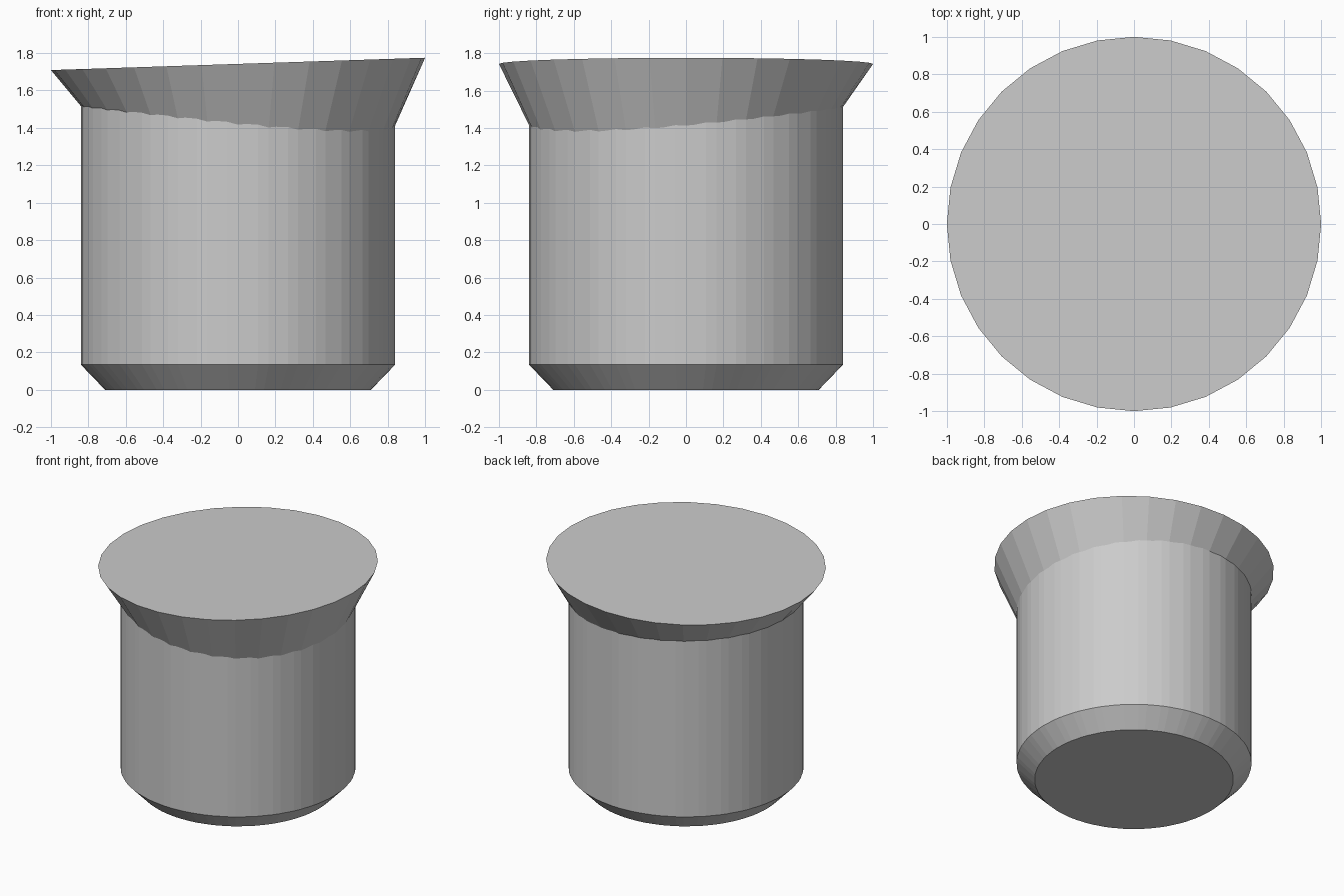
import bpy
from math import sin, cos, tau

cube = bpy.data.objects.get("Cube")
if cube:
    bpy.data.objects.remove(cube, do_unlink=True)

grey = bpy.data.materials.new("plain_grey")
grey.use_nodes = True
colour = (0.6, 0.6, 0.6, 1)
grey.diffuse_color = colour
grey.node_tree.nodes["Principled BSDF"].inputs["Base Color"].default_value = colour


def loft(name, rings):
    """Closed flat-shaded solid through equal-sized rings, lowest first."""
    n = len(rings[0])
    verts = [p for ring in rings for p in ring]
    faces = [tuple(reversed(range(n))), tuple(range(len(verts) - n, len(verts)))]
    for r in range(len(rings) - 1):
        for i in range(n):
            j = (i + 1) % n
            faces.append((r * n + i, r * n + j, (r + 1) * n + j, (r + 1) * n + i))
    mesh = bpy.data.meshes.new(name)
    mesh.from_pydata(verts, [], faces)
    mesh.materials.append(grey)
    obj = bpy.data.objects.new(name, mesh)
    bpy.context.collection.objects.link(obj)
    return obj


# Fluted body: alternating narrow and wide facets, chamfered foot
SIDES = 32
RADIUS = 0.84
angles = [tau * (k + s) / SIDES for k in range(SIDES) for s in (0, 0.65)]
profile = [(0.71, 0), (RADIUS, 0.135), (RADIUS, 1.6)]
loft("body", [[(r * cos(a), r * sin(a), z) for a in angles] for r, z in profile])


# Flared head: slightly tilted lid, running down to a slanted seam inside the body
def seam_height(a):
    return 1.465 - 0.052 * cos(a) + 0.048 * sin(a) + 0.015 * sin(2 * a)


INNER = 0.8
reach = (1 - INNER) / (1 - RADIUS)
lid, seam = [], []
for k in range(SIDES):
    a = tau * k / SIDES
    top = 1.742 + 0.033 * cos(a)
    lid.append((cos(a), sin(a), top))
    seam.append((INNER * cos(a), INNER * sin(a), top + (seam_height(a) - top) * reach))
loft("flared_head", [seam, lid])
